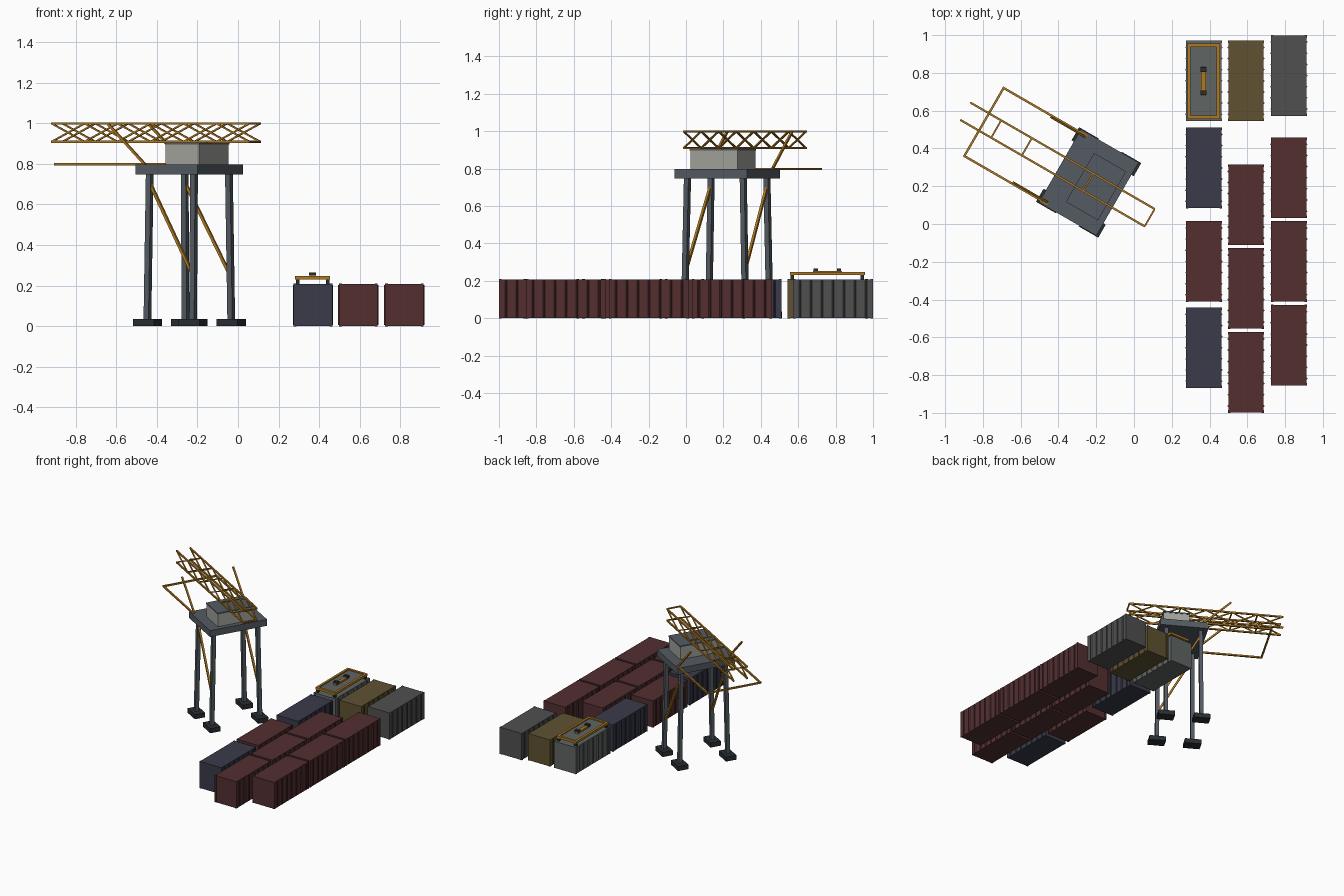
import bpy, bmesh, math
from mathutils import Vector, Matrix

if "Cube" in bpy.data.objects:
    bpy.data.objects.remove(bpy.data.objects["Cube"])

def mat(name, c):
    m = bpy.data.materials.new(name)
    m.diffuse_color = (*c, 1)
    m.use_nodes = True
    m.node_tree.nodes["Principled BSDF"].inputs["Base Color"].default_value = m.diffuse_color
    return m

STEEL = mat("steel", (0.087, 0.105, 0.122))
DARK = mat("dark_steel", (0.022, 0.026, 0.031))
PALE = mat("pale_grey", (0.36, 0.37, 0.33))
YELLOW = mat("yellow", (0.42, 0.19, 0.016))
RED = mat("red", (0.087, 0.028, 0.030))
NAVY = mat("navy", (0.041, 0.043, 0.067))
OLIVE = mat("olive", (0.115, 0.085, 0.032))
GREY = mat("grey", (0.08, 0.08, 0.08))
GREEN_GREY = mat("green_grey", (0.115, 0.13, 0.125))

def add_box(bm, c, s, turn=0):
    bmesh.ops.create_cube(bm, size=1, matrix=Matrix.Translation(c)
                          @ Matrix.Rotation(turn, 4, 'Z') @ Matrix.Diagonal((*s, 1)))

def add_bar(bm, a, b, w):
    # square bar between two points
    a, b = Vector(a), Vector(b)
    d = b - a
    rot = d.to_track_quat('Z', 'Y').to_matrix().to_4x4()
    if abs(d.normalized().z) > 0.95:  # keep upright bars aligned
        rot = Vector((0, 0, 1)).rotation_difference(d).to_matrix().to_4x4()
    bmesh.ops.create_cube(bm, size=1, matrix=Matrix.Translation((a + b) / 2) @ rot
                          @ Matrix.Diagonal((w, w, d.length, 1)))

def make(name, material, boxes=(), bars=(), loc=(0, 0, 0), turn=0):
    bm = bmesh.new()
    for b in boxes:
        add_box(bm, *b)
    for a, b, w in bars:
        add_bar(bm, a, b, w)
    me = bpy.data.meshes.new(name)
    bm.to_mesh(me)
    bm.free()
    me.materials.append(material)
    ob = bpy.data.objects.new(name, me)
    bpy.context.collection.objects.link(ob)
    ob.location = loc
    ob.rotation_euler.z = turn
    return ob

# crane, built in its own axes and turned
def crane(name, material, boxes=(), bars=()):
    return make(name, material, boxes, bars, (-0.240, 0.22, 0), math.radians(-30))

PM = (-1, 1)
corners = [(i, j) for i in PM for j in PM]
crane("crane_feet", DARK, [((i * .13, j * .188, .018), (.12, .08, .036)) for i, j in corners])
crane("crane_legs", STEEL, bars=[((i * .13, j * .188, .03), (i * .126, j * .172, .76), .028)
                                 for i, j in corners])
crane("leg_braces", YELLOW, bars=[((-.126, j * .174, .71), (.13, j * .183, .245), .014) for j in PM])
crane("platform", STEEL, [((0, 0, .773), (.352, .447, .05))])
crane("machine_house", PALE, [((.045, 0, .847), (.19, .292, .1))])
crane("machine_house_roof", STEEL, [((.045, 0, .901), (.196, .298, .01))])

# outrigger frame and its raised stays
frame = [((-.13, j * .208, .798), (-.646, j * .208, .798), .012) for j in PM]
frame.append(((-.64, -.208, .798), (-.64, .208, .798), .012))
crane("outrigger_frame", YELLOW, bars=frame)
crane("frame_stays", YELLOW, bars=[((-.14, j * .2, .8), (-.345, j * .2, .995), .012) for j in PM])

# lattice boom
LO, HI, N = .909, .999, 6
us = [-.753 + k * 1.126 / N for k in range(N + 1)]
boom = []
for j in PM:
    v = j * .053
    for z in (LO, HI):
        boom.append(((us[0], v, z), (us[-1], v, z), .011))
    for a, b in zip(us, us[1:]):
        boom.append(((a, v, LO), (b, v, HI), .008))
        boom.append(((a, v, HI), (b, v, LO), .008))
for k in (1, 2, 4, 6):
    for z in (LO, HI):
        boom.append(((us[k], -.053, z), (us[k], .053, z), .009))
crane("lattice_boom", YELLOW, bars=boom)

# containers: body with angled ribs and corner posts
W, L, H = .187, .426, .208
def container(x, y, material):
    boxes = [((0, 0, H / 2), (W, L, H))]
    for s in PM:
        for k in range(7):
            boxes.append(((s * W / 2, (k - 3) * .059, H / 2), (.008, .008, H - .012), math.pi / 4))
        for t in PM:
            boxes.append(((s * (W / 2 - .005), t * (L / 2 - .006), H / 2), (.014, .014, H + .002)))
    make("container", material, boxes, loc=(x, y, 0))

columns = [
    (.370, [(.758, GREEN_GREY), (.297, NAVY), (-.198, RED), (-.655, NAVY)]),
    (.593, [(.758, OLIVE), (.102, RED), (-.341, RED), (-.786, RED)]),
    (.820, [(.786, GREY), (.245, RED), (-.198, RED), (-.641, RED)]),
]
for x, row in columns:
    for y, m in row:
        container(x, y, m)

# lifting spreader resting on a container
SP = (.368, .756, 0)
make("spreader_frame", YELLOW,
     [((s * .077, 0, .239), (.018, .4, .018)) for s in PM]
     + [((0, s * .191, .239), (.172, .018, .018)) for s in PM], loc=SP)
make("spreader_posts", DARK, [((i * .074, j * .187, .219), (.018, .018, .024)) for i, j in corners], loc=SP)
make("spreader_plate", GREEN_GREY, [((0, 0, .236), (.14, .37, .008))], loc=SP)
make("spreader_beam", YELLOW, [((0, 0, .246), (.026, .155, .014))], loc=SP)
make("spreader_lugs", DARK, [((0, s * .062, .257), (.034, .024, .016)) for s in PM], loc=SP)
